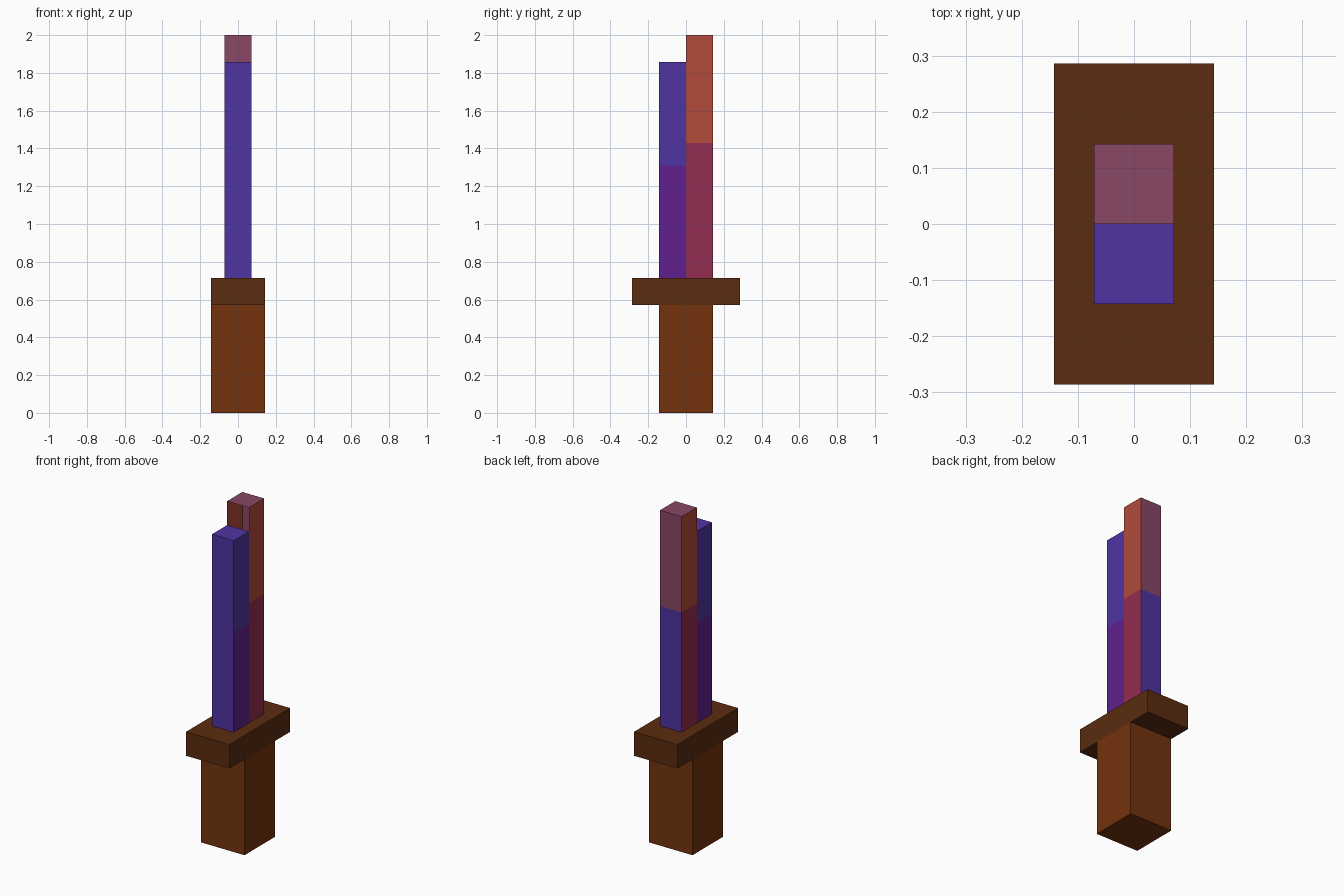
import bpy, bmesh
from mathutils import Vector

cube = bpy.data.objects.get("Cube")
if cube:
    bpy.data.objects.remove(cube, do_unlink=True)

U = 2 / 14  # one block unit


def material(name, hex_code):
    rgb = [int(hex_code[i:i + 2], 16) / 255 for i in (0, 2, 4)]
    lin = [c / 12.92 if c <= 0.04045 else ((c + 0.055) / 1.055) ** 2.4 for c in rgb]
    mat = bpy.data.materials.new(name)
    mat.use_nodes = True
    mat.diffuse_color = (*lin, 1)
    mat.node_tree.nodes["Principled BSDF"].inputs["Base Color"].default_value = (*lin, 1)
    return mat


wood = material("wood brown", "74330D")
dark_wood = material("dark wood", "5B2C10")
indigo = material("indigo", "4F34A2")
purple = material("purple", "60208E")
mauve = material("mauve", "8A4765")
orange = material("burnt orange", "B24B3B")
crimson = material("crimson", "942D53")


def block(name, low, high, mats, split=None, open_side=0, rule=None):
    """Box in block units; optional z cut, open y side, and colour rule."""
    low, high = Vector(low) * U, Vector(high) * U
    bm = bmesh.new()
    bmesh.ops.create_cube(bm, size=1)
    size, mid = high - low, (low + high) / 2
    for v in bm.verts:
        v.co = Vector(a * s + m for a, s, m in zip(v.co, size, mid))
    if split:
        bmesh.ops.bisect_plane(bm, geom=bm.verts[:] + bm.edges[:] + bm.faces[:],
                               plane_co=(0, 0, split), plane_no=(0, 0, 1))
    bm.normal_update()
    if open_side:
        hidden = [f for f in bm.faces if f.normal.y * open_side > 0.5]
        bmesh.ops.delete(bm, geom=hidden, context='FACES')
    if rule:
        for f in bm.faces:
            f.material_index = rule(f.normal, f.calc_center_median().z > split)
    mesh = bpy.data.meshes.new(name)
    bm.to_mesh(mesh)
    bm.free()
    for m in mats:
        mesh.materials.append(m)
    obj = bpy.data.objects.new(name, mesh)
    bpy.context.collection.objects.link(obj)
    return obj


# Handle and crossguard
block("grip", (-1, -1, 0), (1, 1, 4), [wood])
block("crossguard", (-1, -2, 4), (1, 2, 5), [dark_wood])

# Front blade half: indigo, with purple lower flanks
block("front_blade", (-0.5, -1, 5), (0.5, 0, 13), [indigo, purple],
      split=1.31, open_side=1,
      rule=lambda n, upper: int(abs(n.x) > 0.5 and not upper))

# Back blade half: open towards the front, two-tone flanks and spine
block("back_blade", (-0.5, 0, 5), (0.5, 1, 14), [mauve, indigo, orange, crimson],
      split=10 * U, open_side=-1,
      rule=lambda n, upper: (2 if abs(n.x) > 0.5 else 0) + (0 if upper else 1))
